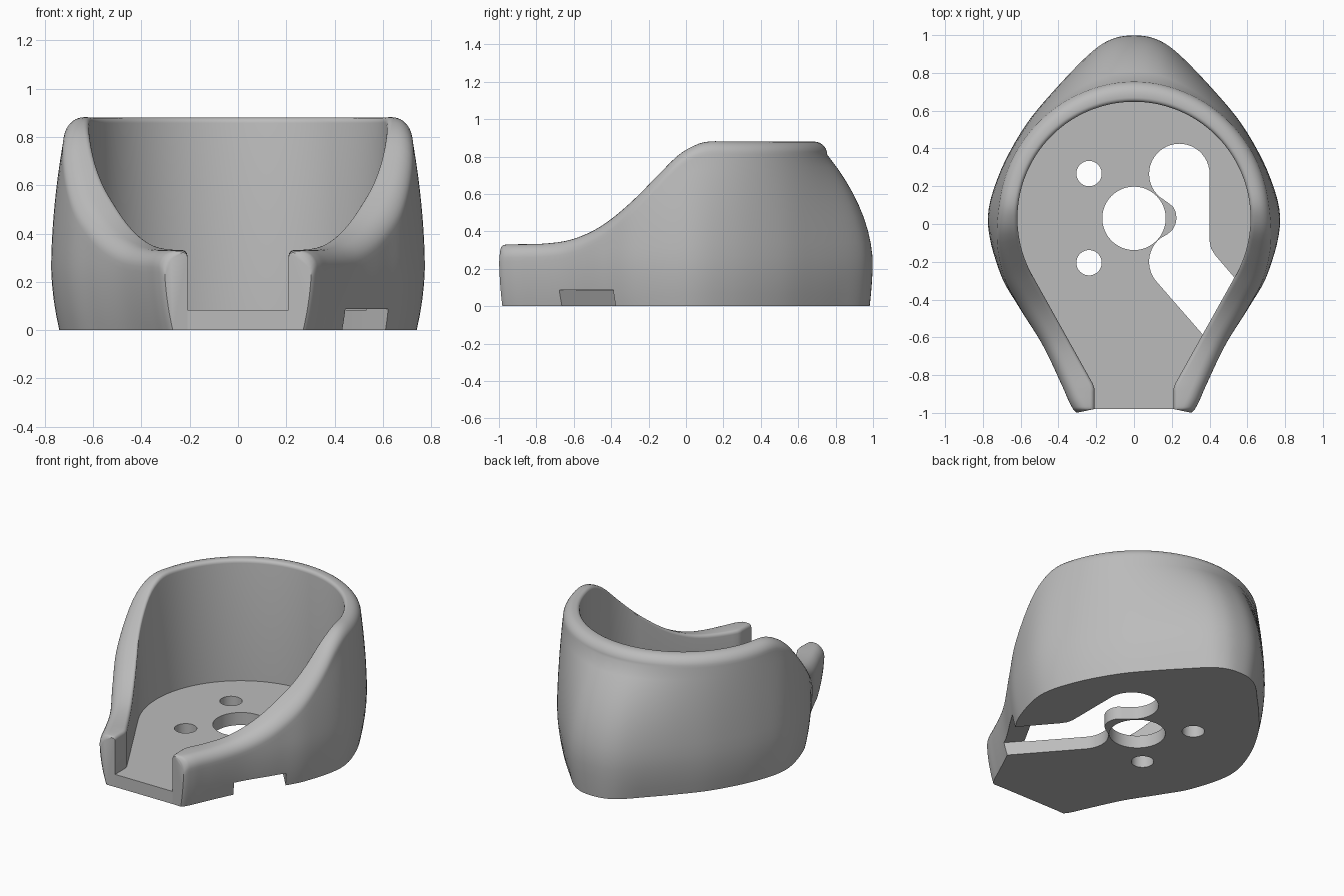
import bpy, bmesh, math
from mathutils import Vector

if "Cube" in bpy.data.objects:
    bpy.data.objects.remove(bpy.data.objects["Cube"])

CENTRE = Vector((0, 0.03))
INNER_R = 0.617
FLOOR_TOP = 0.083

grey = bpy.data.materials.new("plain grey")
grey.use_nodes = True
grey.diffuse_color = (0.5, 0.5, 0.5, 1)
grey.node_tree.nodes["Principled BSDF"].inputs["Base Color"].default_value = (0.5, 0.5, 0.5, 1)


def make_object(name, bm):
    bmesh.ops.recalc_face_normals(bm, faces=bm.faces)
    mesh = bpy.data.meshes.new(name)
    bm.to_mesh(mesh)
    bm.free()
    mesh.materials.append(grey)
    obj = bpy.data.objects.new(name, mesh)
    bpy.context.collection.objects.link(obj)
    return obj


def prism(name, outline, z0, z1):
    bm = bmesh.new()
    face = bm.faces.new([bm.verts.new((p[0], p[1], z0)) for p in outline])
    new = bmesh.ops.extrude_face_region(bm, geom=[face])["geom"]
    top = [v for v in new if isinstance(v, bmesh.types.BMVert)]
    bmesh.ops.translate(bm, verts=top, vec=(0, 0, z1 - z0))
    return make_object(name, bm)


def arc(cx, cy, r, a0, a1, n):
    angles = [math.radians(a0 + (a1 - a0) * i / n) for i in range(n + 1)]
    return [(cx + r * math.cos(a), cy + r * math.sin(a)) for a in angles]


def spline(points, steps):
    """Smooth curve through the points; first and last are only guides."""
    pts = [Vector(p) for p in points]
    out = []
    for a, b, c, d in zip(pts, pts[1:], pts[2:], pts[3:]):
        for k in range(steps):
            t = k / steps
            out.append(0.5 * (2 * b + (c - a) * t + (2 * a - 5 * b + 4 * c - d) * t ** 2
                              + (3 * b - a - 3 * c + d) * t ** 3))
    return out + [pts[-2]]


# Rim height along the length
rim = spline([(-1.02, 0.2), (-1, 0.29), (-0.985, 0.32), (-0.95, 0.33), (-0.75, 0.335), (-0.6, 0.36),
              (-0.45, 0.43), (-0.3, 0.55), (-0.15, 0.7), (-0.05, 0.8), (0.03, 0.852),
              (0.12, 0.88), (0.3, 0.88), (1, 0.88), (1.1, 0.88)], 6)


def height(y):
    for a, b in zip(rim, rim[1:]):
        if y <= b.x:
            t = max(0, (y - a.x) / (b.x - a.x))
            return a.y + (b.y - a.y) * t
    return rim[-1].y


# Widest outer outline of one side, back to front
outer = spline([(-0.12, 0.98), (0, 1), (0.12, 0.98), (0.24, 0.9), (0.44, 0.69), (0.59, 0.5), (0.72, 0.25),
                (0.775, 0.01), (0.71, -0.26), (0.61, -0.44), (0.485, -0.64), (0.385, -0.85),
                (0.34, -0.95), (0.305, -1), (0.25, -1.01)], 7)


def inner_point(p):
    """Matching point on the inner wall: round cup, then a tapering mouth."""
    d = (p - CENTRE).normalized()
    if d.y > -0.5:
        return CENTRE + d * INNER_R
    start = CENTRE + INNER_R * Vector((math.sqrt(0.75), -0.5))
    end = Vector((0.21, -0.86))
    if p.y < end.y:
        return Vector((end.x, max(p.y, -0.98)))
    t = (p.y + 0.37) / (end.y + 0.37)
    return start.lerp(end, min(1, max(0, t)))


def bulge(p, q, n, z):
    """Outer wall position at height z: leans in above, tucks in below."""
    f = min(1, (max(0, z - 0.2) / 0.62) ** 2)
    o = p.lerp(q + n * 0.1, f)
    tuck = max(0, 1 - z / 0.3) ** 2
    o.x -= 0.035 * tuck * min(1, o.x / 0.3)
    o.y *= 1 - 0.018 * tuck
    return o


def section(p):
    """Closed wall cross-section at one station."""
    q = inner_point(p)
    n = (p - q).normalized()
    r, ri = 0.07, 0.022
    o = bulge(p, q, n, height(p.y) - r)
    top = height(o.y) - r
    pts = []
    for k in range(13):
        z = top * k / 12
        b = bulge(p, q, n, z)
        pts.append((b.x, b.y, z))
    o = bulge(p, q, n, top)
    n = (o - q).normalized()
    for k in range(1, 8):
        a = math.pi / 2 * k / 7
        v = o - n * r * (1 - math.cos(a))
        pts.append((v.x, v.y, height(v.y) - r + r * math.sin(a)))
    for k in range(5):
        a = math.pi / 2 * k / 4
        v = q + n * ri * (1 - math.sin(a))
        pts.append((v.x, v.y, height(v.y) - ri + ri * math.cos(a)))
    return pts + [(q.x, q.y, FLOOR_TOP), (q.x, q.y, 0)]


# Wall: sections swept around the cup, mirrored to the other side
half = [section(p) for p in outer]
mirrored = [[(-x, y, z) for x, y, z in s] for s in half[:0:-1]]
bm = bmesh.new()
rings = [[bm.verts.new(c) for c in s] for s in mirrored + half]
for a, b in zip(rings, rings[1:]):
    for i in range(len(a)):
        j = (i + 1) % len(a)
        bm.faces.new((a[i], a[j], b[j], b[i]))
bm.faces.new(rings[0])
bm.faces.new(rings[-1])
wall = make_object("cup_wall", bm)

# Floor: fills the inner outline
side = [inner_point(p) for p in outer]
outline = []
for v in [Vector((-p.x, p.y)) for p in side[:0:-1]] + side:
    if not outline or (v - outline[-1]).length > 0.001:
        outline.append(v)
floor = prism("cup_floor", outline, 0, FLOOR_TOP)

# Cutters: winding slot that leaves through the wall, and round holes
slot_outline = (arc(0.24, 0.265, 0.16, 0, 230, 28)
                + [(0.18, 0.113), (0.208, 0.09), (0.222, 0.06), (0.225, 0.03),
                   (0.22, 0), (0.205, -0.03), (0.18, -0.052)]
                + arc(0.24, -0.2, 0.16, 130, 222, 12)
                + [(0.56, -0.81), (0.76, -0.55), (0.43, -0.165), (0.408, -0.13), (0.4, -0.09)])
slot = prism("slot_cutter", slot_outline, -0.1, 0.087)
holes = [prism("hole_cutter", arc(x, y, r, 0, 352.5, 47), -0.1, 0.2)
         for x, y, r in ((0, 0.03, 0.168), (-0.238, 0.267, 0.067), (-0.238, -0.205, 0.067))]


def cut(obj, cutter):
    mod = obj.modifiers.new("cut", "BOOLEAN")
    mod.operation = "DIFFERENCE"
    mod.solver = "EXACT"
    mod.object = cutter
    bpy.ops.object.select_all(action="DESELECT")
    obj.select_set(True)
    bpy.context.view_layer.objects.active = obj
    bpy.ops.object.modifier_apply(modifier=mod.name)


cut(wall, slot)
for cutter in [slot] + holes:
    cut(floor, cutter)
for cutter in [slot] + holes:
    bpy.data.objects.remove(cutter)

for obj in (wall, floor):
    bpy.ops.object.select_all(action="DESELECT")
    obj.select_set(True)
    bpy.context.view_layer.objects.active = obj
    bpy.ops.object.shade_smooth_by_angle(angle=math.radians(35))
